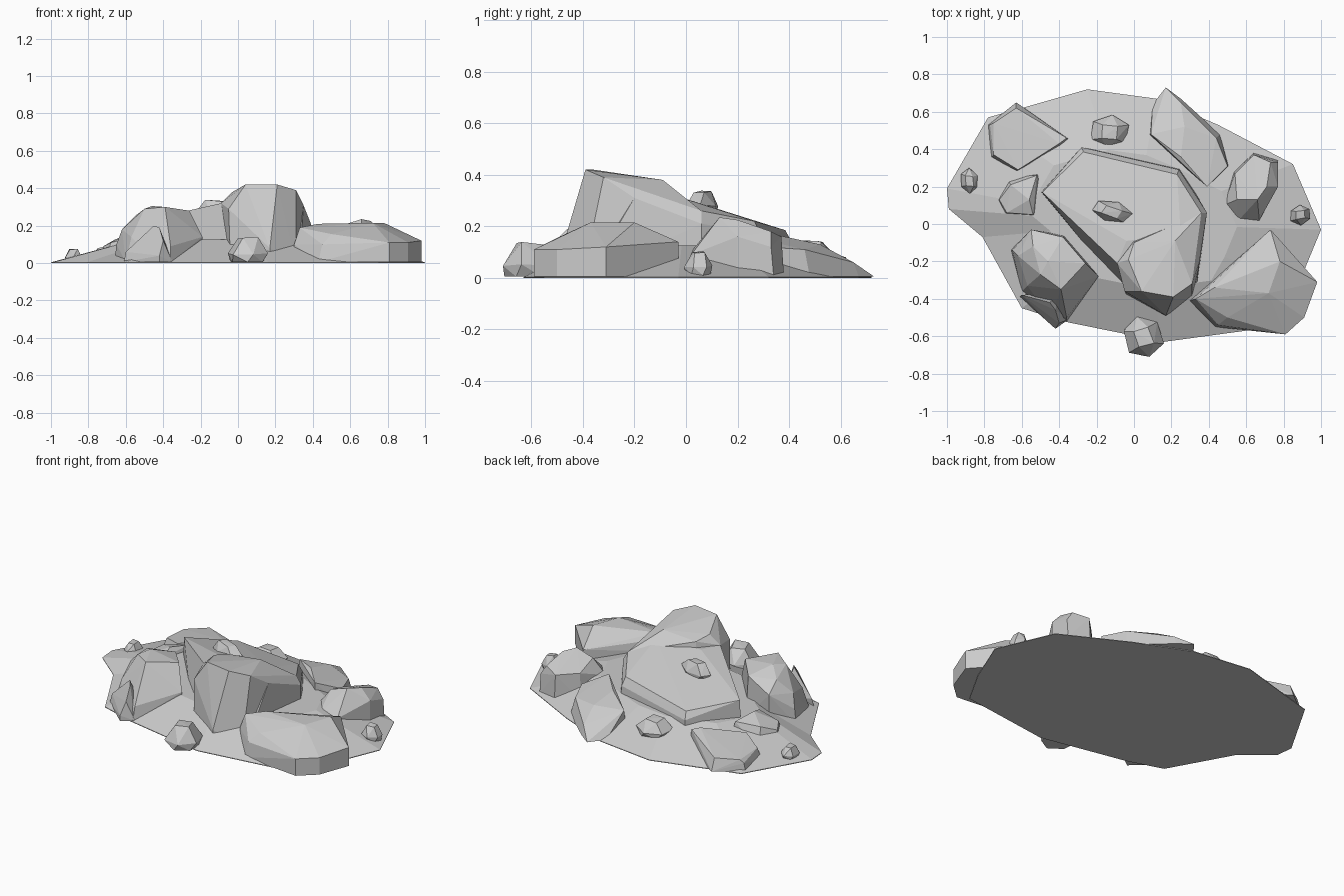
import bpy, bmesh, math, random
from mathutils import Vector

random.seed(4)


def finish(name, bm):
    bmesh.ops.recalc_face_normals(bm, faces=bm.faces)
    me = bpy.data.meshes.new(name)
    bm.to_mesh(me)
    bm.free()
    ob = bpy.data.objects.new(name, me)
    bpy.context.collection.objects.link(ob)
    return ob


def rock(name, foot, crown, z0=0.005):
    """Faceted boulder: hull of a ground outline and a few crown corners."""
    bm = bmesh.new()
    for p in [(x, y, z0) for x, y in foot] + crown:
        bm.verts.new(p)
    res = bmesh.ops.convex_hull(bm, input=bm.verts)
    junk = [v for v in res["geom_interior"] if isinstance(v, bmesh.types.BMVert)]
    bmesh.ops.delete(bm, geom=junk, context='VERTS')
    return finish(name, bm)


def pebble(name, x, y, z, rx, ry, h, turn=0.0):
    """Small stone: three irregular rings, widest a third of the way up."""
    pts = []
    for k, (s, t) in enumerate(((0.88, 0), (1.0, 0.4), (0.55, 1.0))):
        n = 6 if k < 2 else 4
        for i in range(n):
            a = 2 * math.pi * i / n + 0.3 * k
            j = random.uniform(0.95, 1.08)
            v = Vector((rx * s * j * math.cos(a), ry * s * j * math.sin(a)))
            c, q = math.cos(turn), math.sin(turn)
            dz = random.uniform(-0.12, 0) * h if k else 0
            pts.append((x + c * v.x - q * v.y, y + q * v.x + c * v.y, z + t * h + dz))
    return rock(name, [], pts)


# Low mound the stones sit on
outline = [(-1, .19), (-.99, .08), (-.81, -.07), (-.6, -.45), (-.38, -.52),
           (.16, -.63), (.75, -.55), (.88, -.32), (1, -.03), (.85, .32), (.45, .53),
           (.12, .67), (-.25, .72), (-.6, .62), (-.78, .57)]
bm = bmesh.new()
low = [bm.verts.new((x, y, 0)) for x, y in outline]
rim = [bm.verts.new((x, y, .004)) for x, y in outline]
high = [bm.verts.new((x * .55, y * .55, .125)) for x, y in outline]
bm.faces.new(low)
bm.faces.new(high)
for a, b in ((low, rim), (rim, high)):
    for i in range(len(a)):
        j = (i + 1) % len(a)
        bm.faces.new((a[i], a[j], b[j], b[i]))
finish("ground_mound", bm)

# Large central boulder: sloping slab and the taller front peak
rock("central_slab",
     [(-.28, .41), (.25, .3), (.39, .06), (.33, -.38), (.17, -.48), (-.05, -.37), (-.5, .17)],
     [(-.28, .41, .14), (.24, .29, .17), (-.27, .385, .185), (.23, .265, .22),
      (.39, .06, .21), (.36, .06, .26), (.35, -.2, .31), (-.49, .17, .23),
      (-.09, -.21, .32), (-.04, -.09, .325), (.25, -.06, .325)])
rock("central_peak",
     [(.17, -.49), (-.04, -.38), (.31, -.4), (.36, -.15), (.25, -.02), (-.04, -.05)],
     [(.17, -.49, .08), (.04, -.36, .42), (.21, -.39, .42), (.31, -.32, .39),
      (-.05, -.36, .29), (-.09, -.21, .32), (-.03, -.19, .38), (.0, -.1, .36),
      (.22, -.09, .38), (.35, -.2, .31), (.36, .06, .26), (.39, .06, .2)])

# Boulders around it
rock("left_front_rock",
     [(-.66, -.14), (-.55, -.03), (-.37, -.06), (-.19, -.28), (-.36, -.52), (-.45, -.5), (-.6, -.36)],
     [(-.65, -.14, .1), (-.62, -.17, .18), (-.55, -.03, .2), (-.54, -.12, .26),
      (-.46, -.2, .305), (-.38, -.07, .26), (-.26, -.21, .28), (-.39, -.35, .3),
      (-.5, -.27, .29), (-.19, -.28, .14), (-.36, -.5, .09), (-.57, -.33, .14)])
rock("left_front_chip",
     [(-.61, -.39), (-.42, -.56), (-.35, -.51), (-.4, -.36)],
     [(-.6, -.38, .06), (-.45, -.42, .2), (-.42, -.46, .19), (-.4, -.53, .12), (-.42, -.56, .04)])
rock("right_front_rock",
     [(.73, -.03), (.98, -.31), (.91, -.5), (.81, -.59), (.43, -.55), (.3, -.41)],
     [(.73, -.03, .14), (.98, -.31, .12), (.91, -.5, .11), (.81, -.59, .11),
      (.45, -.54, .1), (.3, -.41, .1), (.33, -.4, .19), (.5, -.5, .155),
      (.43, -.34, .21), (.78, -.2, .215), (.72, -.37, .215)])
rock("right_rock",
     [(.53, .28), (.64, .38), (.77, .34), (.77, .2), (.67, .02), (.52, .01), (.47, .1)],
     [(.48, .1, .1), (.55, .01, .09), (.67, .02, .09), (.55, .13, .2), (.66, .13, .235),
      (.77, .2, .16), (.71, .2, .225), (.77, .33, .12), (.73, .33, .18), (.64, .37, .16), (.54, .27, .16)])
rock("back_right_rock",
     [(.17, .73), (.25, .67), (.46, .48), (.51, .31), (.39, .2), (.08, .47), (.1, .64)],
     [(.39, .2, .17), (.25, .36, .165), (.5, .31, .12), (.44, .46, .11),
      (.27, .52, .13), (.09, .48, .13), (.25, .65, .06)])
rock("back_left_rock",
     [(-.78, .53), (-.63, .65), (-.34, .45), (-.38, .41), (-.64, .27), (-.77, .35)],
     [(-.77, .53, .05), (-.75, .54, .07), (-.63, .62, .08), (-.36, .46, .125),
      (-.4, .43, .135), (-.62, .29, .11), (-.75, .37, .08)])
rock("left_rock",
     [(-.74, .12), (-.68, .25), (-.5, .28), (-.47, .15), (-.52, .03), (-.71, .05)],
     [(-.72, .13, .09), (-.66, .21, .125), (-.52, .26, .14), (-.56, .13, .165),
      (-.54, .05, .14), (-.68, .06, .11)])

# Loose pebbles
pebble("slab_pebble", -.12, .065, .25, .11, .058, .09, -.25)
pebble("back_pebble", -.13, .49, .05, .104, .092, .1, .1)
pebble("front_pebble", .05, -.605, .005, .105, .115, .135, .5)
pebble("left_pebble", -.88, .23, .01, .05, .068, .07, .2)
pebble("right_pebble", .89, .05, .01, .06, .053, .095, .3)
